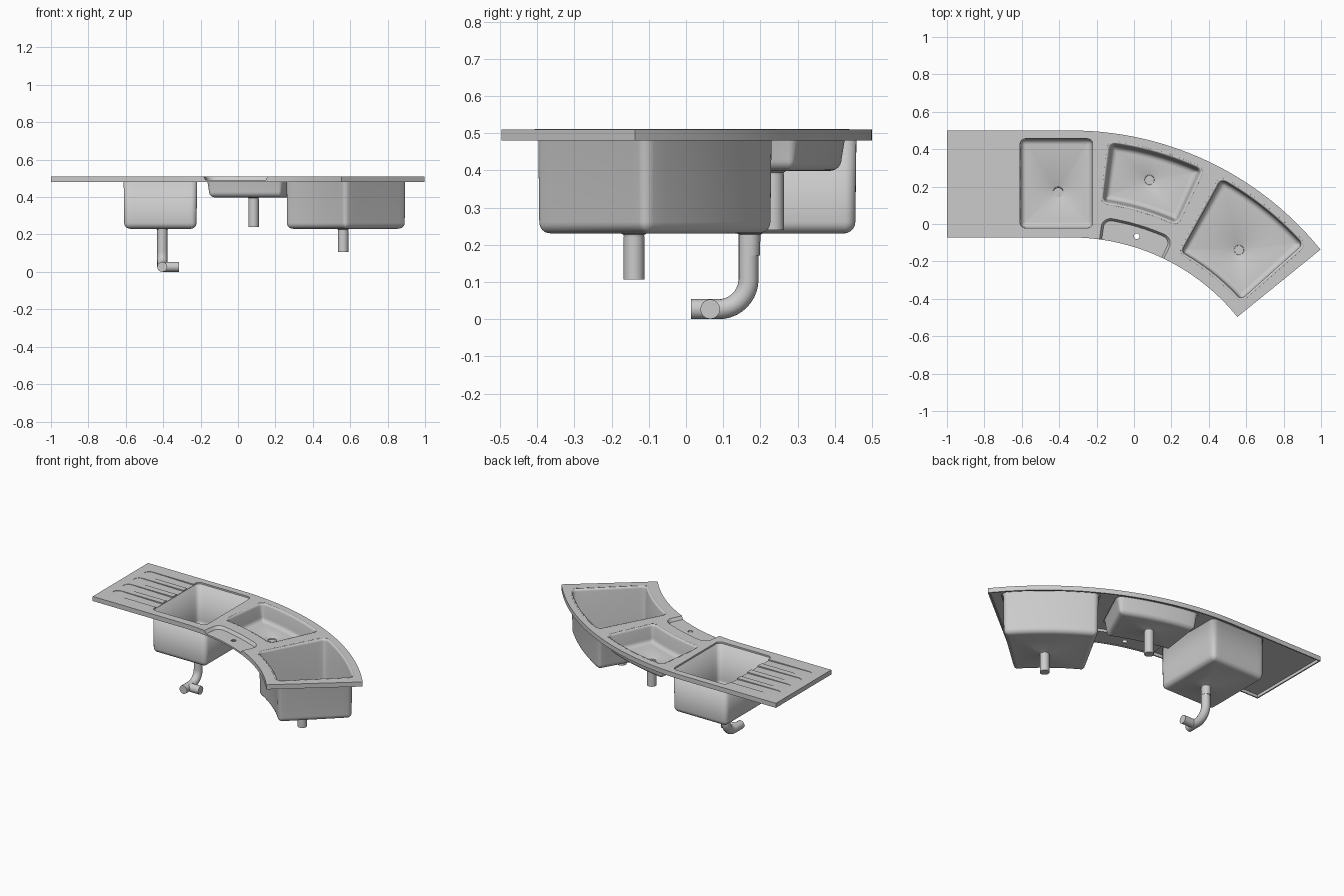
import bpy, bmesh
from math import sin, cos, pi, radians
from mathutils import Vector

if "Cube" in bpy.data.objects:
    bpy.data.objects.remove(bpy.data.objects["Cube"])

CX, CY = -0.338, -1.218          # centre of the curved half
R_IN, R_OUT, A_END = 1.146, 1.718, radians(39)
TOP, LOW = 0.51, 0.48


def mesh_object(name, bm, smooth=True):
    me = bpy.data.meshes.new(name)
    bm.to_mesh(me)
    bm.free()
    ob = bpy.data.objects.new(name, me)
    bpy.context.collection.objects.link(ob)
    if smooth:
        shade(ob)
    return ob


def shade(ob):
    bpy.ops.object.select_all(action='DESELECT')
    ob.select_set(True)
    bpy.context.view_layer.objects.active = ob
    bpy.ops.object.shade_smooth_by_angle(angle=radians(35))


def loft(name, loops, cap_top=True, smooth=False):
    bm = bmesh.new()
    rings = [[bm.verts.new(p) for p in lp] for lp in loops]
    n = len(rings[0])
    for a, b in zip(rings, rings[1:]):
        for i in range(n):
            j = (i + 1) % n
            bm.faces.new((a[i], a[j], b[j], b[i]))
    bm.faces.new(rings[-1])
    if cap_top:
        bm.faces.new(rings[0])
    bmesh.ops.recalc_face_normals(bm, faces=bm.faces)
    return mesh_object(name, bm, smooth)


def rounded(u0, u1, v0, v1, r, d=0.0):
    """Rounded rectangle inset by d, with subdivided sides."""
    u0, u1, v0, v1, r = u0 + d, u1 - d, v0 + d, v1 - d, max(r - d, 0.008)
    corners = [(u1 - r, v0 + r, -90), (u1 - r, v1 - r, 0),
               (u0 + r, v1 - r, 90), (u0 + r, v0 + r, 180)]
    pts = []
    for u, v, a in corners:
        pts += [Vector((u + r * cos(radians(a + 15 * k)), v + r * sin(radians(a + 15 * k)), 0)) for k in range(7)]
    out = []
    for c in range(4):
        arc = pts[c * 7:c * 7 + 7]
        nxt = pts[(c * 7 + 7) % 28]
        out += arc + [arc[-1].lerp(nxt, k / 12) for k in range(1, 12)]
    return out


def sector(a0, a1, r0, r1, r, d=0.0):
    """Rounded rectangle bent around the centre of the curve."""
    rm = (r0 + r1) / 2
    pts = rounded(radians(a0) * rm, radians(a1) * rm, r0, r1, r, d)
    return [Vector((CX + p.y * cos(p.x / rm), CY + p.y * sin(p.x / rm), 0)) for p in pts]


def at(pts, z):
    return [Vector((p.x, p.y, z)) for p in pts]


def circle(x, y, r, n=32):
    return [Vector((x + r * cos(2 * pi * k / n), y + r * sin(2 * pi * k / n), 0)) for k in range(n)]


def boolean(target, tool, op='DIFFERENCE'):
    m = target.modifiers.new("bool", 'BOOLEAN')
    m.operation, m.object, m.solver = op, tool, 'EXACT'
    bpy.context.view_layer.objects.active = target
    bpy.ops.object.modifier_apply(modifier=m.name)
    bpy.data.objects.remove(tool, do_unlink=True)


def outline(d=0.0):
    ri, ro, n = R_IN + d, R_OUT - d, 40
    end = A_END + d / 1.43
    angs = [pi / 2 + (end - pi / 2) * k / n for k in range(n + 1)]
    arc = lambda r, aa: [Vector((CX + r * cos(a), CY + r * sin(a), 0)) for a in aa]
    return ([Vector((-1 + d, CY + ri, 0)), Vector((-1 + d, CY + ro, 0))]
            + arc(ro, angs) + arc(ri, angs[::-1]))


# countertop deck: slab hollowed from below to leave a skirt
deck = loft("deck", [at(outline(), TOP), at(outline(), LOW)])
boolean(deck, loft("pocket", [at(outline(0.008), 0.499), at(outline(0.008), 0.4)]))

# recessed tap ledge, open at the inner edge
block = sector(63.5, 83, R_IN + 0.001, 1.275, 0.02)
boolean(deck, loft("ledge_block", [at(block, 0.505), at(block, 0.483)]), 'UNION')
ledge = lambda d: sector(64.3, 82.3, 1.05, 1.266, 0.05, d)
boolean(deck, loft("ledge_cut", [at(ledge(-0.004), 0.53), at(ledge(0), TOP), at(ledge(0.012), 0.491)]))
tap = circle(0.015, -0.066, 0.015)
boolean(deck, loft("tap_hole", [at(tap, 0.6), at(tap, 0.4)]))

# bowls: outline function, floor height, wall taper, fillet, drain
bowls = {
    "left_bowl": (lambda d: rounded(-0.61, -0.22, -0.022, 0.457, 0.03, d), 0.232, 0.003, 0.03, (-0.405, 0.172), 0.06),
    "middle_bowl": (lambda d: sector(64.6, 83.2, 1.335, 1.676, 0.04, d), 0.40, 0.014, 0.03, (0.083, 0.235), 0.012),
    "right_bowl": (lambda d: sector(41.2, 61.6, 1.207, 1.678, 0.04, d), 0.232, 0.006, 0.03, (0.562, -0.14), 0.012),
}
for name, (shape, floor, taper, fil, (dx, dy), deep) in bowls.items():
    left = name == "left_bowl"
    hole = shape(0.001 if left else 0.003)
    boolean(deck, loft("bowl_hole", [at(hole, 0.6), at(hole, 0.3)]))
    if left:
        loops = [at(shape(0), 0.5)]
    else:            # rolled rim
        loops = [at(shape(0), 0.5095), at(shape(0.006), 0.508), at(shape(0.011), 0.503), at(shape(0.013), 0.495)]
    w = taper if left else taper + 0.010
    for k in range(7):                                  # wall into floor fillet
        a = k / 6 * pi / 2
        loops.append(at(shape(w + fil * (1 - cos(a))), floor + fil * (1 - sin(a))))
    c = Vector((dx, dy, 0))
    ring = lambda r: [c + (p - c).normalized() * r for p in shape(0.05)]
    loops += [at(ring(0.034), floor), at(ring(0.027), floor - 0.004), at(ring(0.0255), floor - deep)]
    bowl = loft(name, loops, cap_top=False, smooth=True)
    s = bowl.modifiers.new("sheet", 'SOLIDIFY')
    s.thickness, s.offset = 0.003, 0

# draining board grooves, deepening towards the left bowl
for y in (0.055, 0.163, 0.272, 0.378):
    g = rounded(-0.94, -0.56, y - 0.034, y + 0.034, 0.0335)
    slope = [Vector((p.x, p.y, 0.508 - 0.006 * (p.x + 0.94) / 0.33)) for p in g]
    boolean(deck, loft("groove", [at(g, 0.55), slope]))
shade(deck)

# straight drain stubs
for name, (x, y), z0, z1 in (("middle_drain", (0.083, 0.235), 0.24, 0.39),
                             ("right_drain", (0.562, -0.14), 0.107, 0.222)):
    p = circle(x, y, 0.028)
    loft(name, [at(p, z1), at(p, z0)], smooth=True)


# waste pipe with an elbow and a side branch
def pipe(name, pts, r):
    cu = bpy.data.curves.new(name, 'CURVE')
    cu.dimensions, cu.bevel_depth, cu.bevel_resolution, cu.use_fill_caps = '3D', r, 6, True
    sp = cu.splines.new('POLY')
    sp.points.add(len(pts) - 1)
    for q, p in zip(sp.points, pts):
        q.co = (*p, 1)
    ob = bpy.data.objects.new(name, cu)
    bpy.context.collection.objects.link(ob)
    bpy.ops.object.select_all(action='DESELECT')
    ob.select_set(True)
    bpy.context.view_layer.objects.active = ob
    bpy.ops.object.convert(target='MESH')
    shade(bpy.context.view_layer.objects.active)


bend = [(-0.405, 0.088 + 0.08 * cos(a), 0.107 - 0.08 * sin(a)) for a in [k * pi / 20 for k in range(11)]]
pipe("waste_pipe", [(-0.405, 0.168, 0.231)] + bend + [(-0.405, 0.013, 0.027)], 0.027)
pipe("waste_branch", [(-0.405, 0.065, 0.027), (-0.315, 0.065, 0.027)], 0.0265)
